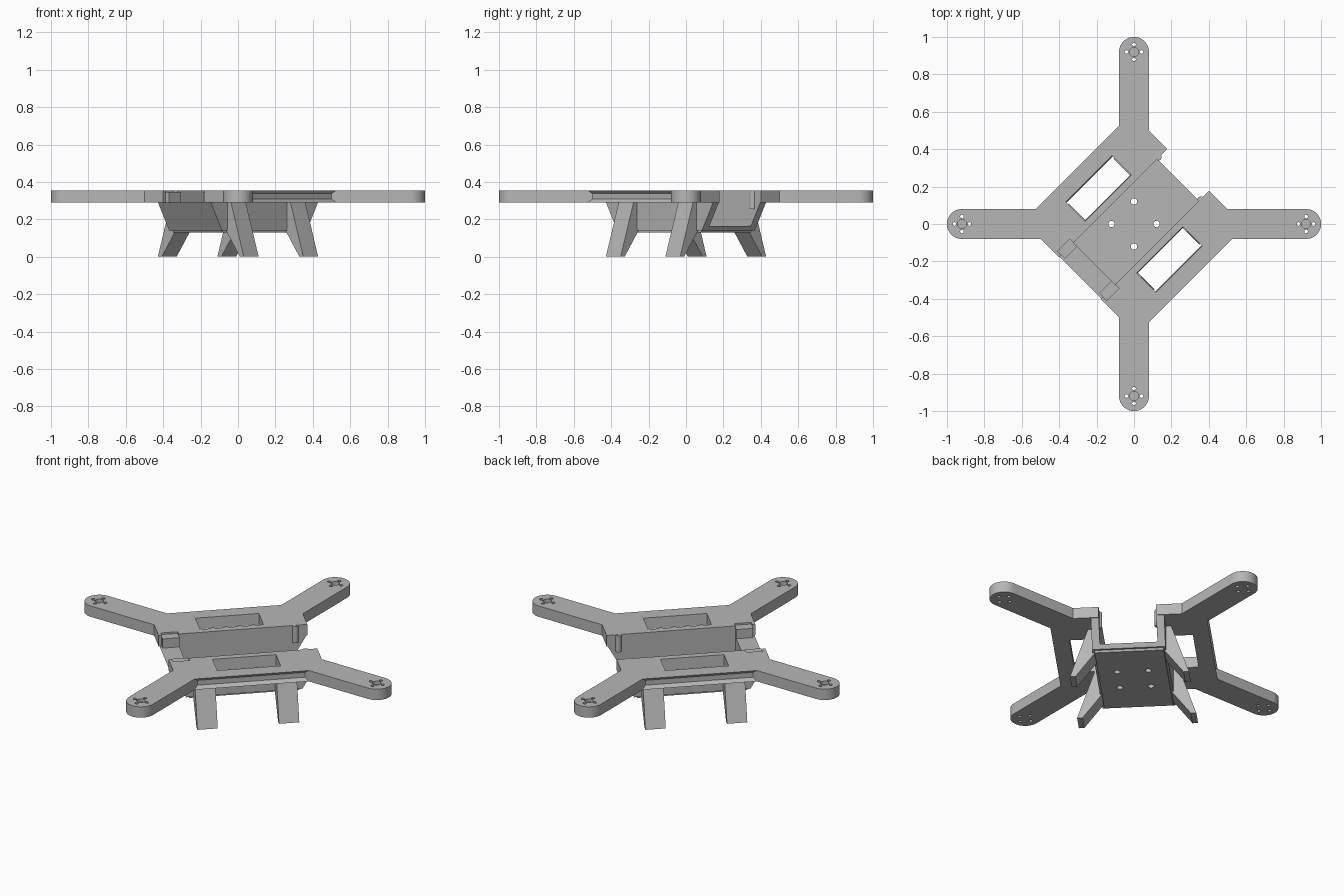
import bpy, bmesh, math
from mathutils import Matrix

if "Cube" in bpy.data.objects:
    bpy.data.objects.remove(bpy.data.objects["Cube"])

# One plain grey plastic
GREY = (0.47, 0.47, 0.47, 1)
plastic = bpy.data.materials.new("grey_plastic")
plastic.use_nodes = True
plastic.diffuse_color = GREY
plastic.node_tree.nodes["Principled BSDF"].inputs["Base Color"].default_value = GREY

# Parts are drawn along the body channel: u runs along it, v across it.
# The finished parts are turned 45 degrees so the arms lie on x and y.
TURN = Matrix.Rotation(math.radians(45), 4, "Z")
Z0, Z1 = 0.29, 0.355            # arm plate bottom and top
LIP, EDGE = 0.157, 0.41         # channel half width, body half width
ARM_W, ARM_L = 0.08, 0.92       # arm half width, motor centre distance


def flat(a, b, c):
    return (a, b, c)


def along_u(a, b, c):
    return (c, a, b)


def along_v(a, b, c):
    return (a, c, b)


def prism(bm, pts, lo, hi, place=flat):
    """Extrude a closed profile between lo and hi."""
    low = [bm.verts.new(place(a, b, lo)) for a, b in pts]
    top = [bm.verts.new(place(a, b, hi)) for a, b in pts]
    bm.faces.new(low)
    bm.faces.new(top[::-1])
    for i in range(len(pts)):
        j = (i + 1) % len(pts)
        bm.faces.new((low[i], top[i], top[j], low[j]))


def box(bm, u, v, z):
    prism(bm, [(u[0], v[0]), (u[1], v[0]), (u[1], v[1]), (u[0], v[1])], *z)


def arc(cx, cy, r, start, sweep, n):
    return [(cx + r * math.cos(math.radians(start + sweep * i / n)),
             cy + r * math.sin(math.radians(start + sweep * i / n))) for i in range(n + 1)]


def rod(bm, cx, cy, r, lo, hi, n=20):
    prism(bm, arc(cx, cy, r, 0, 360, n)[:-1], lo, hi)


def finish(name, bm, side=1):
    """Mirror across the channel if asked, turn, and make the object."""
    bm.transform(TURN @ Matrix.Diagonal((1, side, 1, 1)))
    bmesh.ops.recalc_face_normals(bm, faces=bm.faces)
    mesh = bpy.data.meshes.new(name)
    bm.to_mesh(mesh)
    bm.free()
    mesh.materials.append(plastic)
    ob = bpy.data.objects.new(name, mesh)
    bpy.context.collection.objects.link(ob)
    return ob


def cut(ob, cutter):
    """Subtract the cutter, bake the result and remove the cutter."""
    mod = ob.modifiers.new("cut", "BOOLEAN")
    mod.operation, mod.solver, mod.object = "DIFFERENCE", "EXACT", cutter
    deps = bpy.context.evaluated_depsgraph_get()
    mesh = bpy.data.meshes.new_from_object(ob.evaluated_get(deps))
    ob.modifiers.clear()
    ob.data = mesh
    bpy.data.objects.remove(cutter)


parts = []
base = EDGE - ARM_W * math.sqrt(2)
motor = ARM_L / math.sqrt(2)

for side, word in ((1, "left"), (-1, "right")):
    # Side plate with its two round-ended arms
    arm = [(EDGE, base)] + arc(motor, motor, ARM_W, -45, 180, 20) + [(base, EDGE)]
    outline = [(-EDGE, LIP), (EDGE, LIP)] + arm + [(-u, v) for u, v in reversed(arm)]
    bm = bmesh.new()
    prism(bm, outline, Z0, Z1)
    # Chamfered outer rim
    rim = [e for e in bm.edges
           if all(abs(v.co.y - EDGE) < 1e-4 and abs(v.co.x) < EDGE for v in e.verts)
           and abs(e.verts[0].co.x - e.verts[1].co.x) > 0.1]
    bmesh.ops.bevel(bm, geom=rim, offset=0.018, segments=1, affect="EDGES")
    plate = finish(word + "_arm_plate", bm, side)

    # Window, motor mounts and clip recess
    bm = bmesh.new()
    prism(bm, [(0.205, 0.2), (0.329, 0.2), (0.345, 0.4), (0.193, 0.4)], -0.175, 0.175, along_u)
    for end in (-1, 1):
        cu, cv = end * motor, motor
        rod(bm, cu, cv, 0.024, Z1 - 0.02, 0.4)
        for k in range(4):
            t = math.radians(45 + 90 * k)
            rod(bm, cu + 0.04 * math.cos(t), cv + 0.04 * math.sin(t), 0.01, 0.2, 0.4, 12)
    box(bm, (-0.393, -0.30), (0.1, 0.187), (Z1 - 0.01, 0.4))
    cut(plate, finish("plate_cutter", bm, side))
    parts.append(plate)

    # Clip tab at the closed end and round stop at the open end
    bm = bmesh.new()
    box(bm, (-0.393, -0.30), (0.13, LIP), (Z0, Z1 - 0.01))
    parts.append(finish(word + "_clip_tab", bm, side))
    bm = bmesh.new()
    rod(bm, 0.345, LIP + 0.004, 0.018, 0.255, Z1 - 0.001, 16)
    parts.append(finish(word + "_stop", bm, side))

    # Splayed tapering legs
    for end, place in ((-1, "front"), (1, "rear")):
        bm = bmesh.new()
        prism(bm, [(0.19, Z0), (0.19, 0.14), (0.295, 0), (0.325, 0), (0.228, Z0)],
              end * 0.225 - 0.056, end * 0.225 + 0.056, along_u)
        parts.append(finish(f"{place}_{word}_leg", bm, side))

# Tray below the plates: sloped ends, softened bottom edges
bm = bmesh.new()
prism(bm, [(-0.405, Z0), (-0.315, 0.13), (0.315, 0.13), (0.405, Z0)], -0.2, 0.2, along_v)
bottom = [e for e in bm.edges if all(v.co.z < 0.14 for v in e.verts)]
bmesh.ops.bevel(bm, geom=bottom, offset=0.012, segments=2, affect="EDGES")
tray = finish("tray", bm)

# Channel open at one end, and four floor holes
bm = bmesh.new()
box(bm, (-0.30, 0.6), (-LIP, LIP), (0.165, 0.5))
cut(tray, finish("channel_cutter", bm))
bm = bmesh.new()
for u in (-0.085, 0.085):
    for v in (-0.085, 0.085):
        rod(bm, u, v, 0.017, 0.05, 0.2)
cut(tray, finish("hole_cutter", bm))
parts.append(tray)

# Smooth the round ends and holes, keep edges sharp
bpy.ops.object.select_all(action="DESELECT")
for ob in parts:
    ob.select_set(True)
bpy.context.view_layer.objects.active = tray
bpy.ops.object.shade_smooth_by_angle(angle=math.radians(25))
